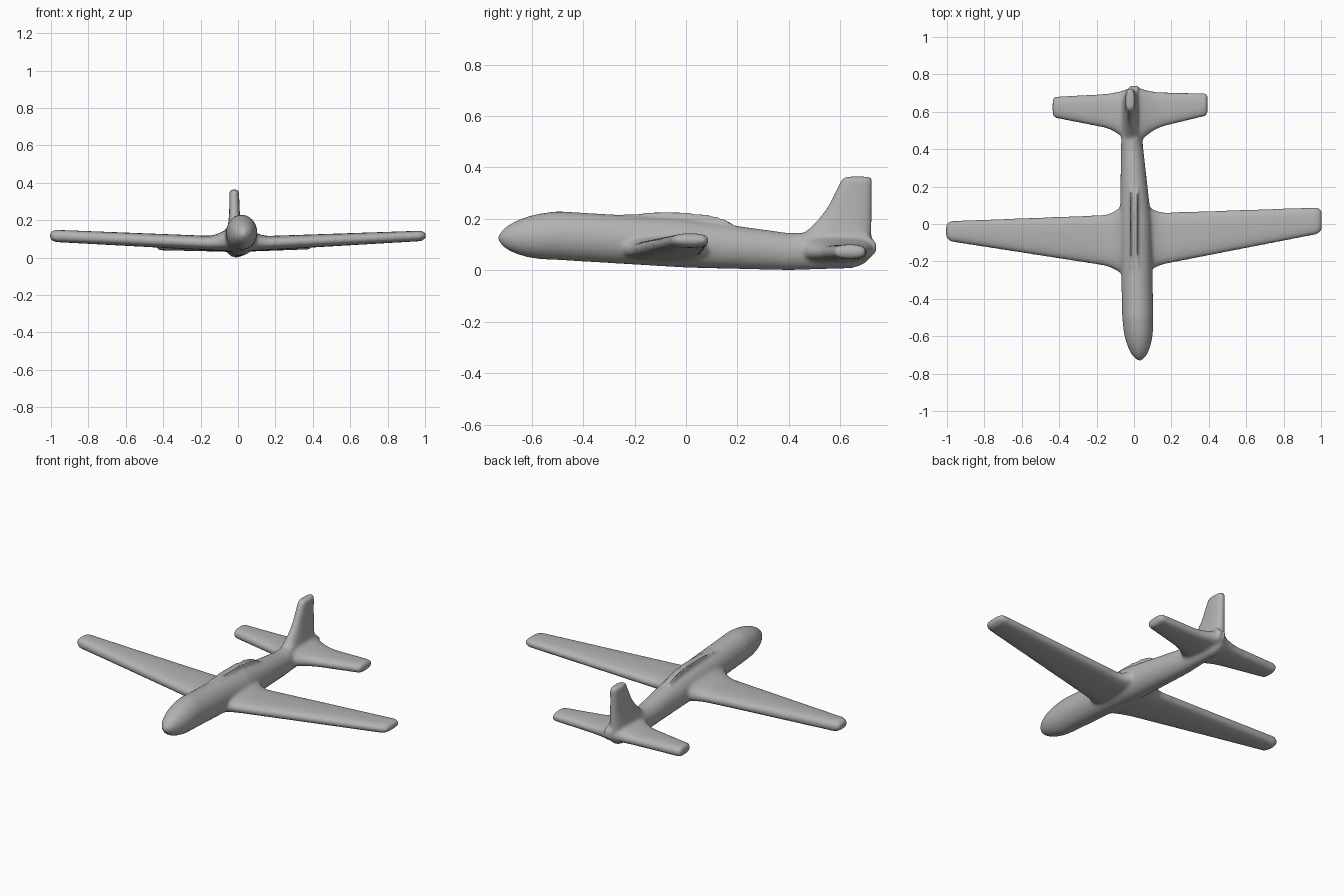
import bpy
import bmesh
from math import cos, sin, pi, sqrt, copysign

cube = bpy.data.objects.get("Cube")
if cube:
    bpy.data.objects.remove(cube)

grey = bpy.data.materials.new("plain grey")
grey.use_nodes = True
colour = (0.45, 0.45, 0.45, 1)
grey.diffuse_color = colour
grey.node_tree.nodes["Principled BSDF"].inputs["Base Color"].default_value = colour


def blend(start, end, amount):
    """Mix two equally long tuples of numbers."""
    return [s + (e - s) * amount for s, e in zip(start, end)]


def rounded(value, power):
    return copysign(abs(value) ** power, value)


def section(bm, place, t, box, power, sides=32):
    """Add a ring of points that fills a box (a_min, a_max, b_min, b_max)."""
    a_min, a_max, b_min, b_max = box
    ring = []
    for i in range(sides):
        angle = 2 * pi * i / sides
        a = (a_min + a_max + (a_max - a_min) * rounded(cos(angle), power)) / 2
        b = (b_min + b_max + (b_max - b_min) * rounded(sin(angle), power)) / 2
        ring.append(bm.verts.new(place(t, a, b)))
    return ring


def skin(bm, rings):
    """Close a row of rings into one solid part."""
    faces = [bm.faces.new(rings[0]), bm.faces.new(rings[-1])]
    for lower, upper in zip(rings, rings[1:]):
        for i, corner in enumerate(lower):
            faces.append(bm.faces.new((lower[i - 1], corner, upper[i], upper[i - 1])))
    bmesh.ops.recalc_face_normals(bm, faces=faces)


def add_panel(bm, place, start, span, root, tip, flare, steps=40):
    """Tapered wing-like panel, flared at the root and pinched at the tip."""
    rings = []
    for i in range(steps + 1):
        amount = i / steps
        distance = span * amount
        fillet = max(0, 1 - distance / 0.19) ** 2
        box = [edge + grow * fillet
               for edge, grow in zip(blend(root, tip, amount), flare)]
        if i == steps:
            pinch = 0.015
            box = [edge + shift for edge, shift in zip(box, (pinch, -pinch) * 2)]
        rings.append(section(bm, place, start + distance, box, 0.75))
    skin(bm, rings)


def add_fuselage(bm, keys, nose_length=0.18, tail_length=0.1, steps=72):
    """Body that follows the keys, with a domed nose and a domed tail."""
    first, last = keys[0][0], keys[-1][0]
    rings = []
    for i in range(steps + 1):
        y = first + (last - first) * i / steps
        before, after = next((k, n) for k, n in zip(keys, keys[1:])
                             if y <= n[0] or n is keys[-1])
        amount = (y - before[0]) / (after[0] - before[0])
        middle, half_width, bottom, top = blend(before[1:], after[1:], amount)
        into_dome = max(0, (first + nose_length - y) / nose_length,
                        (y - last + tail_length) / tail_length)
        scale = max(0.15, sqrt(max(0, 1 - into_dome ** 2)))
        height = (bottom + top) / 2
        half_width *= scale
        half_height = (top - bottom) / 2 * scale
        box = (middle - half_width, middle + half_width,
               height - half_height, height + half_height)
        rings.append(section(bm, lambda t, a, b: (a, t, b), y, box, 1))
    skin(bm, rings)


def to_left(t, a, b):
    return (t, a, b)


def to_right(t, a, b):
    return (-t, a, b)


def upward(t, a, b):
    return (b, a, t)


bm = bmesh.new()

# Fuselage keys: y, middle x, half width, bottom, top
add_fuselage(bm, [
    (-0.73, 0.03, 0.07, 0.05, 0.2),
    (-0.5, 0.02, 0.083, 0.04, 0.23),
    (0, 0.01, 0.085, 0.01, 0.2),
    (0.4, -0.01, 0.06, 0, 0.145),
    (0.73, -0.02, 0.04, 0.01, 0.15),
])

# Main wing, its two halves slightly uneven
wing_flare = (-0.1, 0.15, 0, 0.12)
wing_root = (-0.25, 0.055, 0.03, 0.11)
add_panel(bm, to_left, -0.02, 1.025, wing_root, (-0.05, 0.09, 0.09, 0.145), wing_flare)
add_panel(bm, to_right, -0.02, 1.025, wing_root, (-0.09, 0.015, 0.085, 0.15), wing_flare)

# Tailplane
tail_flare = (-0.1, 0.04, 0, 0.05)
tail_root = (0.48, 0.705, 0.03, 0.1)
add_panel(bm, to_left, -0.02, 0.415, tail_root, (0.58, 0.7, 0.045, 0.1), tail_flare)
add_panel(bm, to_right, -0.02, 0.455, tail_root, (0.57, 0.68, 0.04, 0.1), tail_flare)

# Upright fin
add_panel(bm, upward, 0.08, 0.285, (0.47, 0.72, -0.05, 0.015),
          (0.61, 0.725, -0.045, 0.005), (-0.1, 0, -0.02, 0.02))

mesh = bpy.data.meshes.new("airframe")
bm.to_mesh(mesh)
bm.free()
mesh.materials.append(grey)
airframe = bpy.data.objects.new("airframe", mesh)
bpy.context.collection.objects.link(airframe)

# Fuse the parts into one skin and soften the joins
fuse = airframe.modifiers.new("fuse", "REMESH")
fuse.mode = "VOXEL"
fuse.voxel_size = 0.009
fuse.use_smooth_shade = True
soften = airframe.modifiers.new("soften", "SMOOTH")
soften.factor = 0.5
soften.iterations = 8
